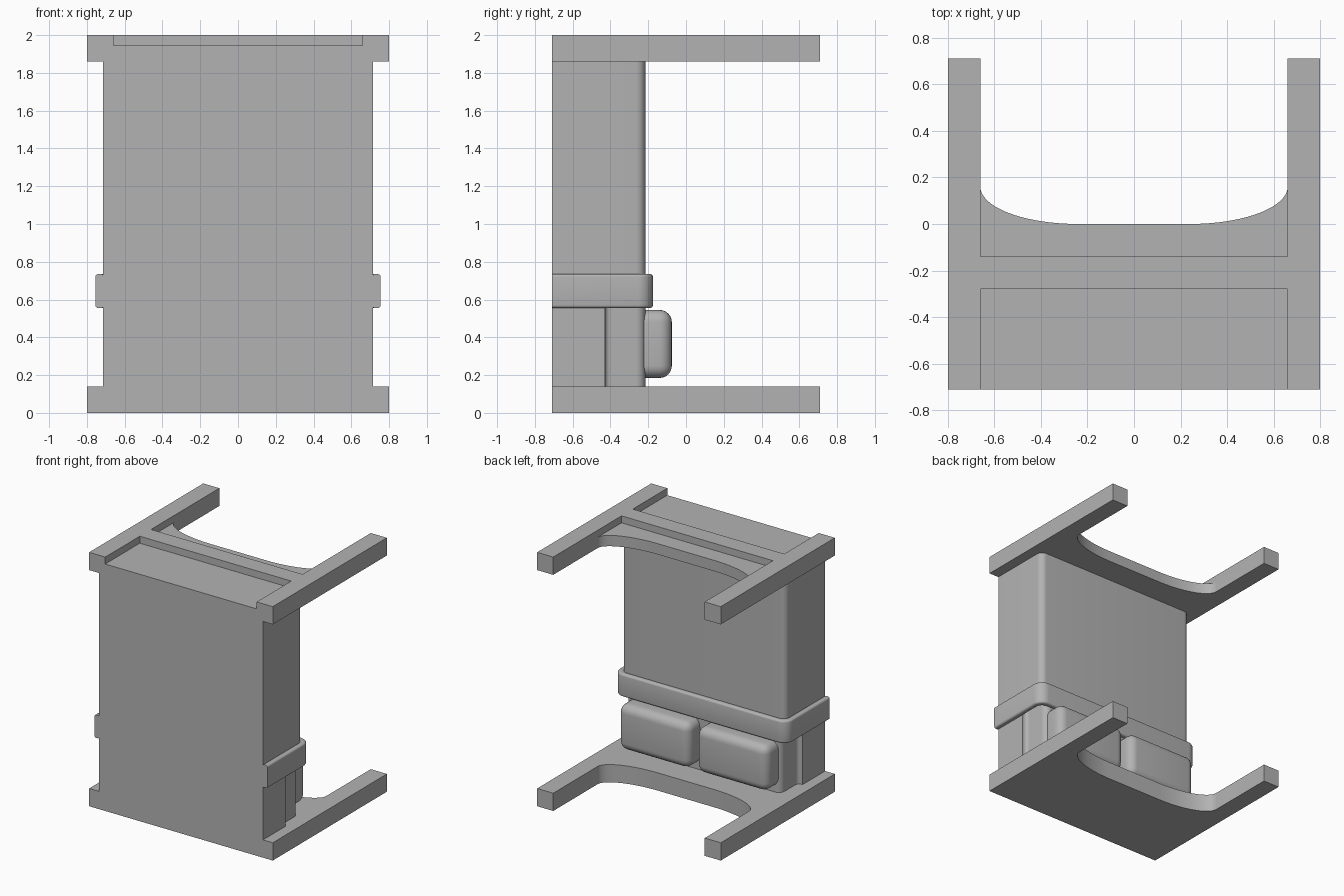
import bpy, bmesh, math

if "Cube" in bpy.data.objects:
    bpy.data.objects.remove(bpy.data.objects["Cube"])

GREY = (0.45, 0.45, 0.45, 1)
mat = bpy.data.materials.new("plain grey")
mat.use_nodes = True
mat.diffuse_color = GREY
mat.node_tree.nodes["Principled BSDF"].inputs["Base Color"].default_value = GREY

FRONT, BACK = -0.71, 0.71


def arc(cx, cy, rx, ry, start, end, steps=8):
    """Points on an elliptical arc, angles in degrees."""
    angles = [math.radians(start + (end - start) * i / steps) for i in range(steps + 1)]
    return [(cx + rx * math.cos(a), cy + ry * math.sin(a)) for a in angles]


def mirrored(half):
    """Close a right-hand half outline with its mirror image."""
    return half + [(-x, y) for x, y in reversed(half) if abs(x) > 1e-5]


def finish(name, bm, smooth=True):
    bmesh.ops.recalc_face_normals(bm, faces=bm.faces)
    mesh = bpy.data.meshes.new(name)
    bm.to_mesh(mesh)
    bm.free()
    mesh.materials.append(mat)
    obj = bpy.data.objects.new(name, mesh)
    bpy.context.collection.objects.link(obj)
    if smooth:
        bpy.ops.object.select_all(action="DESELECT")
        obj.select_set(True)
        bpy.context.view_layer.objects.active = obj
        bpy.ops.object.shade_smooth_by_angle(angle=math.radians(30))
    return obj


def prism_mesh(outline, z0, z1):
    bm = bmesh.new()
    face = bm.faces.new([bm.verts.new((x, y, z0)) for x, y in outline])
    top = bmesh.ops.extrude_face_region(bm, geom=[face])["geom"]
    moved = [g for g in top if isinstance(g, bmesh.types.BMVert)]
    bmesh.ops.translate(bm, verts=moved, vec=(0, 0, z1 - z0))
    return bm


def prism(name, outline, z0, z1):
    return finish(name, prism_mesh(outline, z0, z1))


def box_mesh(x0, x1, y0, y1, z0, z1):
    return prism_mesh([(x0, y0), (x1, y0), (x1, y1), (x0, y1)], z0, z1)


# End plates: two arms joined by a web with a curved inner edge
plate = mirrored([(0.8, FRONT), (0.8, BACK), (0.66, BACK)]
                 + arc(0.24, 0.16, 0.42, 0.16, 0, -90, 20))
prism("bottom_plate", plate, 0, 0.14)
top_plate = prism("top_plate", plate, 1.86, 2)

# Two shallow pockets in the top plate, either side of a cross rib
for name, y0, y1 in (("front_pocket", FRONT - 0.1, -0.28), ("back_pocket", -0.14, 0.3)):
    cutter = finish(name + "_cutter", box_mesh(-0.66, 0.66, y0, y1, 1.945, 2.1), False)
    cutter.hide_render = True
    cut = top_plate.modifiers.new(name, "BOOLEAN")
    cut.operation, cut.solver, cut.object = "DIFFERENCE", "EXACT", cutter
    bpy.context.view_layer.objects.active = top_plate
    bpy.ops.object.modifier_apply(modifier=name)
    bpy.data.objects.remove(cutter)

# Body: full width above the belt, stepped in at the rear below it
corner = 0.05
prism("upper_body", mirrored([(0.715, FRONT)] + arc(0.665, -0.265, corner, corner, 0, 90)),
      0.64, 1.86)
prism("lower_body", mirrored([(0.715, FRONT), (0.715, -0.43), (0.705, -0.43)]
                             + arc(0.705, -0.4, 0.03, 0.03, 270, 180, 5)
                             + arc(0.625, -0.265, corner, corner, 0, 90)), 0.14, 0.64)

# Belt wrapped round the sides and back, with softened rims
half_belt = ([(0.71, FRONT), (0.755, FRONT)] + arc(0.675, -0.255, 0.08, 0.08, 0, 90))
inner = arc(0.66, -0.27, 0.05, 0.05, 90, 0)
outer_loop = half_belt[1:] + [(-x, y) for x, y in reversed(half_belt[1:])]
inner_loop = [(-0.71, FRONT)] + [(-x, y) for x, y in reversed(inner)] + inner + [(0.71, FRONT)]
belt = prism_mesh(outer_loop + inner_loop, 0.555, 0.735)
rims = [e for e in belt.edges
        if abs(e.verts[0].co.z - e.verts[1].co.z) < 1e-4
        and not all(v.co.y < FRONT + 0.001 for v in e.verts)]
bmesh.ops.bevel(belt, geom=rims, offset=0.016, segments=4, profile=0.5, affect="EDGES")
finish("belt", belt)

# Pair of rounded pads on the lower back
for side, x0, x1 in (("left", 0.03, 0.65), ("right", -0.65, -0.03)):
    pad = box_mesh(x0, x1, -0.3, -0.075, 0.185, 0.545)
    bmesh.ops.bevel(pad, geom=pad.edges[:], offset=0.065, segments=6, profile=0.5,
                    affect="EDGES")
    finish(side + "_back_pad", pad)
